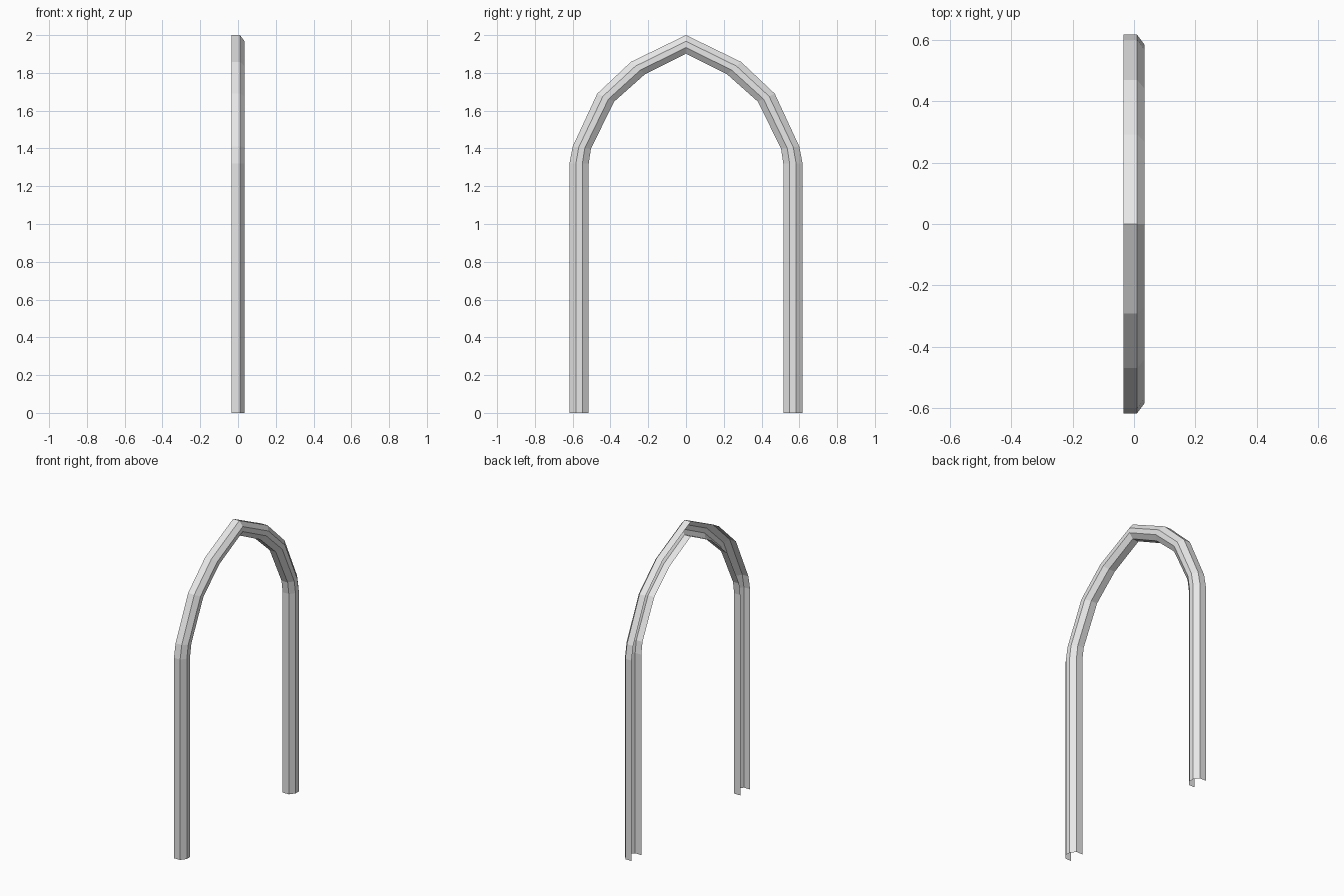
import bpy
import bmesh

cube = bpy.data.objects.get("Cube")
if cube:
    bpy.data.objects.remove(cube, do_unlink=True)

stone = bpy.data.materials.new("light_grey")
stone.use_nodes = True
stone.diffuse_color = (0.8, 0.8, 0.8, 1)
stone.node_tree.nodes["Principled BSDF"].inputs["Base Color"].default_value = (0.8, 0.8, 0.8, 1)

# Outer and inner outlines of half the pointed arch, as (y, z) from foot to apex
OUTER = [(0.617, 0), (0.617, 1.32), (0.60, 1.41), (0.47, 1.69), (0.292, 1.858), (0, 2.0)]
INNER = [(0.515, 0), (0.515, 1.32), (0.503, 1.40), (0.38, 1.648), (0.218, 1.792), (0, 1.902)]

# Open-backed moulding section: (fraction from outer to inner edge, depth x)
SECTION = [(0, -0.035), (0, 0.01), (1 / 3, 0.035), (2 / 3, 0.035), (1, 0.01), (1, -0.035)]

# Sweep the section along the half arch
bm = bmesh.new()
rings = []
for (oy, oz), (iy, iz) in zip(OUTER, INNER):
    rings.append([bm.verts.new((x, oy + (iy - oy) * t, oz + (iz - oz) * t))
                  for t, x in SECTION])
for low, high in zip(rings, rings[1:]):
    for i in range(len(SECTION) - 1):
        bm.faces.new((low[i], high[i], high[i + 1], low[i + 1]))

# Point the front face of the moulding towards +x
bm.normal_update()
front = max(bm.faces, key=lambda f: f.calc_center_median().x)
if front.normal.x < 0:
    bmesh.ops.reverse_faces(bm, faces=bm.faces[:])

mesh = bpy.data.meshes.new("arch_moulding")
bm.to_mesh(mesh)
bm.free()
mesh.materials.append(stone)
arch = bpy.data.objects.new("arch_moulding", mesh)
bpy.context.collection.objects.link(arch)

# Mirror the half to close the arch at its apex
mirror = arch.modifiers.new("other_half", "MIRROR")
mirror.use_axis = (False, True, False)
mirror.use_clip = True
mirror.merge_threshold = 0.001
